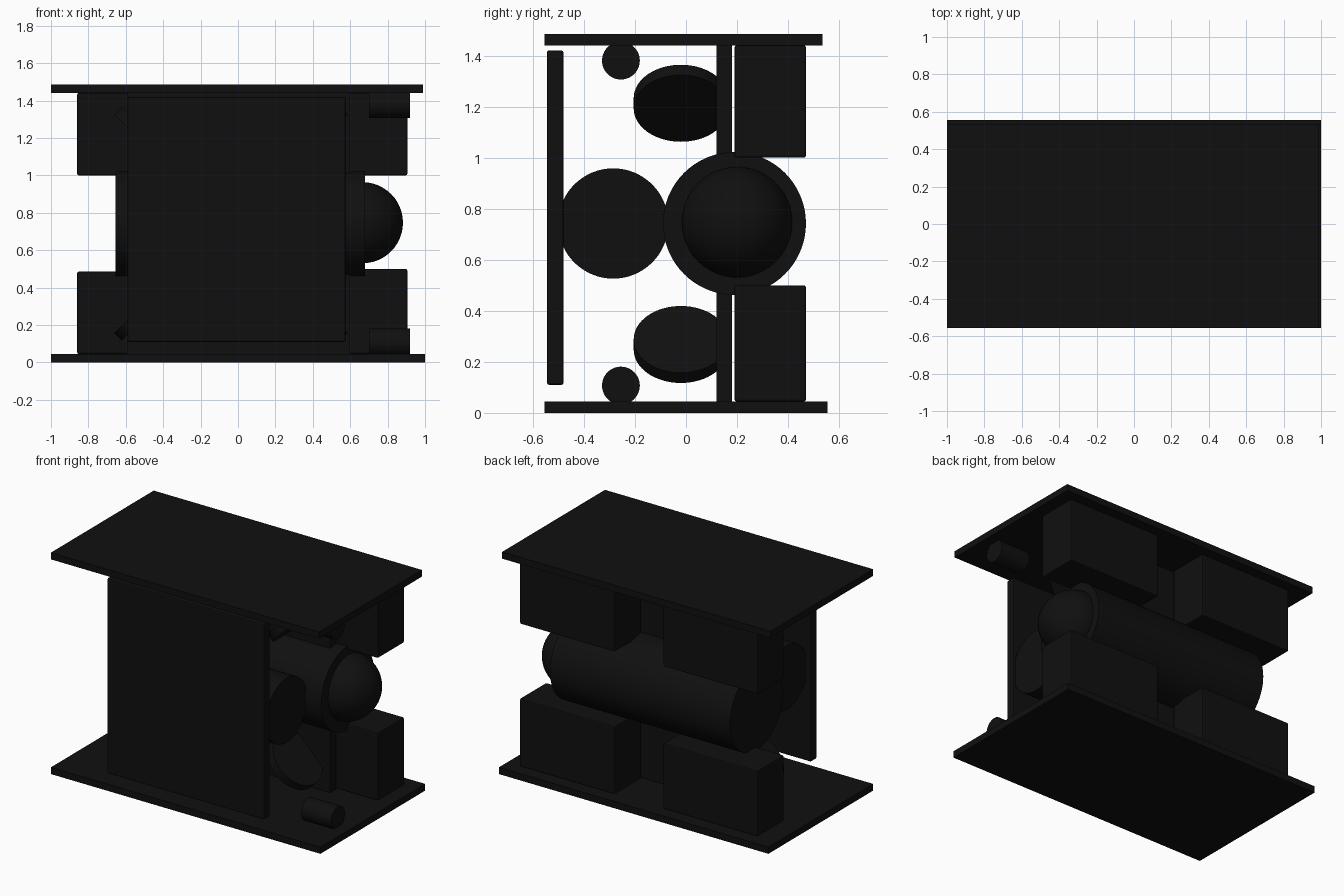
import bpy, math
from mathutils import Vector

if "Cube" in bpy.data.objects:
    bpy.data.objects.remove(bpy.data.objects["Cube"])

black = bpy.data.materials.new("black")
black.diffuse_color = (0.005, 0.005, 0.005, 1)
black.use_nodes = True
black.node_tree.nodes["Principled BSDF"].inputs["Base Color"].default_value = black.diffuse_color


def finish(name, smooth=False):
    ob = bpy.context.object
    ob.name = name
    ob.data.materials.append(black)
    if smooth:
        bpy.ops.object.shade_smooth_by_angle(angle=math.radians(35))
    return ob


def box(name, x, y, z, bevel=0):
    lo, hi = Vector((x[0], y[0], z[0])), Vector((x[1], y[1], z[1]))
    bpy.ops.mesh.primitive_cube_add(size=1, location=(lo + hi) / 2)
    bpy.context.object.scale = hi - lo
    bpy.ops.object.transform_apply(location=False, rotation=False, scale=True)
    ob = finish(name)
    if bevel:
        mod = ob.modifiers.new("soft_edges", 'BEVEL')
        mod.width, mod.segments = bevel, 2
    return ob


def cylinder(name, start, end, radius):
    a, b = Vector(start), Vector(end)
    bpy.ops.mesh.primitive_cylinder_add(
        vertices=64, radius=radius, depth=(b - a).length, location=(a + b) / 2,
        rotation=(b - a).to_track_quat('Z', 'Y').to_euler())
    return finish(name, True)


# Top and bottom plates
box("bottom_plate", (-1, 1), (-0.555, 0.555), (0, 0.045))
box("top_plate", (-1, 0.99), (-0.555, 0.535), (1.44, 1.485))

# Front panel and inner partition
box("front_panel", (-0.59, 0.575), (-0.545, -0.48), (0.11, 1.42), 0.008)
box("inner_partition", (-0.59, 0.6), (0.12, 0.18), (0.045, 1.44))

# Four rear blocks
for side, x in (("left", (-0.86, -0.16)), ("right", (0.2, 0.905))):
    box(f"upper_block_{side}", x, (0.19, 0.47), (1.0, 1.44), 0.008)
    box(f"lower_block_{side}", x, (0.19, 0.47), (0.045, 0.485 if side == "left" else 0.5), 0.008)

# Horizontal drums and the dome on the right end
cylinder("main_drum", (-0.655, 0.19, 0.742), (0.68, 0.19, 0.742), 0.28)
cylinder("front_drum", (-0.55, -0.285, 0.742), (0.56, -0.285, 0.742), 0.216)
bpy.ops.mesh.primitive_uv_sphere_add(segments=48, ring_count=24, radius=0.217,
                                     location=(0.665, 0.2, 0.747))
finish("end_dome", True)

# Tilted discs, leaning outward at 45 degrees
t = 0.04
for side, sx, x in (("left", -1, -0.53), ("right", 1, 0.457)):
    for level, sz, z in (("lower", 1, 0.288), ("upper", -1, 1.193)):
        cylinder(f"{level}_disc_{side}", (x - sx * t, -0.02, z - sz * t),
                 (x, -0.02, z), 0.185)

# Small pegs on the right
for level, z in (("lower", 0.107), ("upper", 1.38)):
    cylinder(f"{level}_peg", (0.70, -0.255, z), (0.92, -0.255, z), 0.074)
